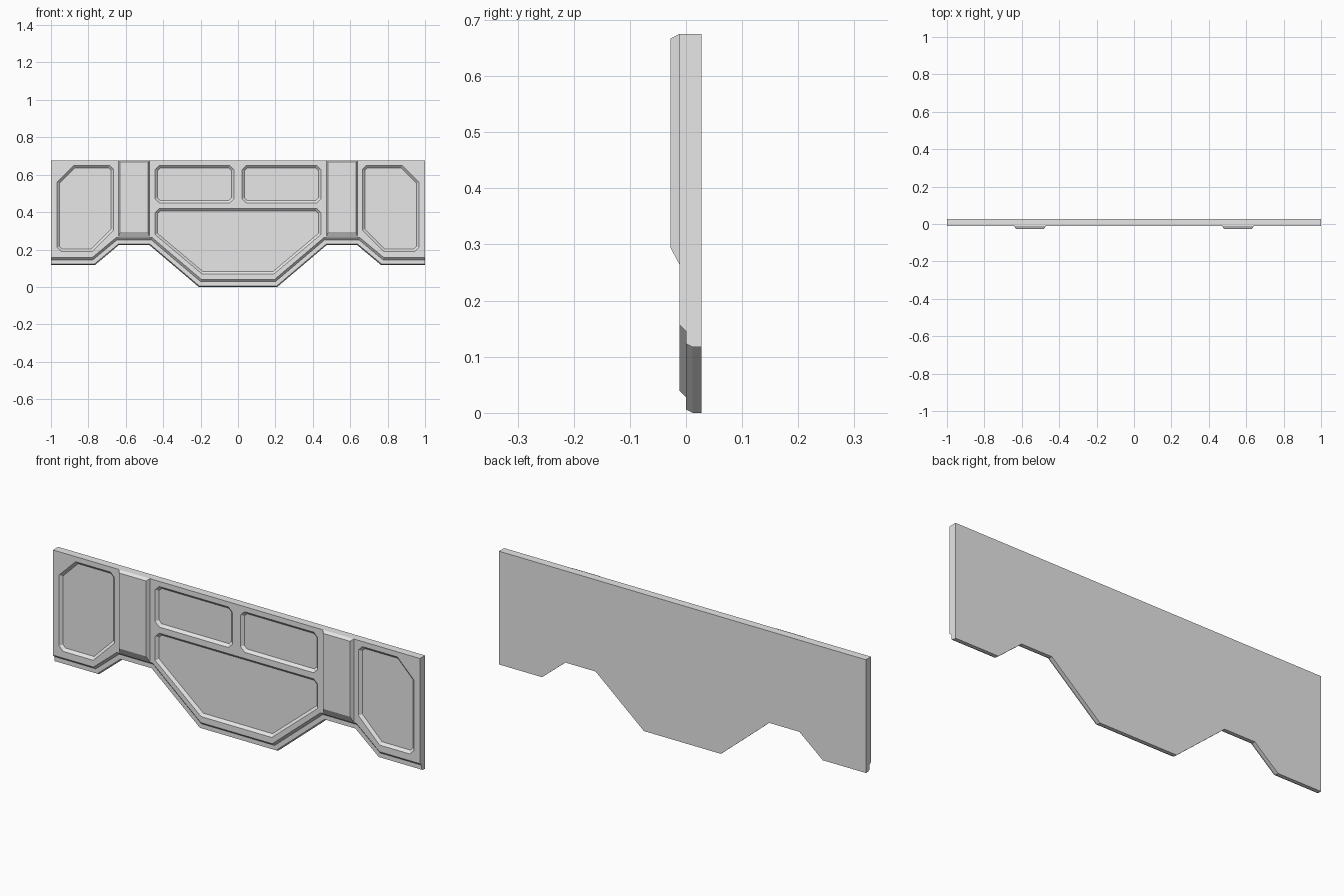
import bpy
import bmesh
from mathutils import Vector

if "Cube" in bpy.data.objects:
    bpy.data.objects.remove(bpy.data.objects["Cube"])

TOP = 0.675
BACK, MID, FACE, FRONT = 0.028, 0.0, -0.012, -0.028

grey = bpy.data.materials.new("plain grey")
grey.use_nodes = True
grey.diffuse_color = (0.8, 0.8, 0.8, 1)
grey.node_tree.nodes["Principled BSDF"].inputs["Base Color"].default_value = (0.8, 0.8, 0.8, 1)


def mirror(points):
    return [(-x, z) for x, z in reversed(points)]


def offset(points, d, closed=True):
    """Move a path to its left by d with mitred corners."""
    pts = [Vector(p) for p in points]
    n = len(pts)

    def normal(i):
        e = (pts[(i + 1) % n] - pts[i % n]).normalized()
        return Vector((-e.y, e.x))

    out = []
    for i in range(n):
        a, b = normal(i - 1), normal(i)
        if not closed and i == 0:
            a = b
        if not closed and i == n - 1:
            b = a
        out.append(tuple(pts[i] + (a + b) * d / (1 + a.dot(b))))
    return out


def clipped(corners):
    """Polygon from (x, z, cut) corners, each cut off by its own length."""
    out = []
    for i, (x, z, cut) in enumerate(corners):
        p = Vector((x, z))
        if not cut:
            out.append((x, z))
            continue
        for other in (corners[i - 1], corners[(i + 1) % len(corners)]):
            out.append(tuple(p + (Vector(other[:2]) - p).normalized() * cut))
    return out


def loft(bm, sections):
    """Join (loop, y) sections by quads; return the edges of the two end loops."""
    rings = [[bm.verts.new((x, y, z)) for x, z in loop] for loop, y in sections]
    n = len(rings[0])
    for a, b in zip(rings, rings[1:]):
        for i in range(n):
            j = (i + 1) % n
            bm.faces.new((a[i], a[j], b[j], b[i]))
    return [[bm.edges.get((r[i], r[(i + 1) % n])) for i in range(n)]
            for r in (rings[0], rings[-1])]


def solid(name, sections, holes=()):
    """Closed solid from stacked sections, with optional lofted openings."""
    bm = bmesh.new()
    ends = loft(bm, sections)
    for hole in holes:
        for end, extra in zip(ends, loft(bm, hole)):
            end += extra
    for end in ends:
        bmesh.ops.triangle_fill(bm, edges=end, use_beauty=True, normal=(0, -1, 0))
    bmesh.ops.recalc_face_normals(bm, faces=bm.faces)
    mesh = bpy.data.meshes.new(name)
    bm.to_mesh(mesh)
    bm.free()
    mesh.materials.append(grey)
    obj = bpy.data.objects.new(name, mesh)
    bpy.context.collection.objects.link(obj)
    return obj


# Stepped lower edge, and the full outline raised from it
right_edge = [(0.21, 0), (0.473, 0.223), (0.638, 0.223), (0.765, 0.117), (1, 0.117)]
lower_edge = mirror(right_edge) + right_edge


def outline(raise_by):
    return offset(lower_edge, raise_by, closed=False) + [(1, TOP), (-1, TOP)]


# Back plate with a chamfered lower edge
solid("back_plate", [(outline(0), BACK), (outline(0), 0.012), (outline(0.006), MID)])

# Panel openings
SMALL = 0.022
side = clipped([(0.665, 0.19, 0.115), (0.967, 0.19, SMALL),
                (0.967, 0.65, 0.09), (0.665, 0.65, SMALL)])
upper = clipped([(0.022, 0.45, SMALL), (0.443, 0.45, SMALL),
                 (0.443, 0.65, SMALL), (0.022, 0.65, SMALL)])
lower = clipped([(-0.193, 0.07, 0), (0.193, 0.07, 0), (0.443, 0.28, 0),
                 (0.443, 0.42, SMALL), (-0.443, 0.42, SMALL), (-0.443, 0.28, 0)])
panels = [side, mirror(side), upper, mirror(upper), lower]

# Front frame with sloped openings that show the plate behind
solid("front_frame", [(outline(0.028), MID), (outline(0.04), FACE)],
      [[(offset(p, 0.013), MID), (p, FACE)] for p in panels])

# Raised pilasters between the panels
base = [(0.472, 0.265), (0.64, 0.265), (0.64, TOP), (0.472, TOP)]
face = [(0.482, 0.295), (0.63, 0.295), (0.63, 0.667), (0.482, 0.667)]
solid("left_pilaster", [(base, FACE), (face, FRONT)])
solid("right_pilaster", [(mirror(base), FACE), (mirror(face), FRONT)])
